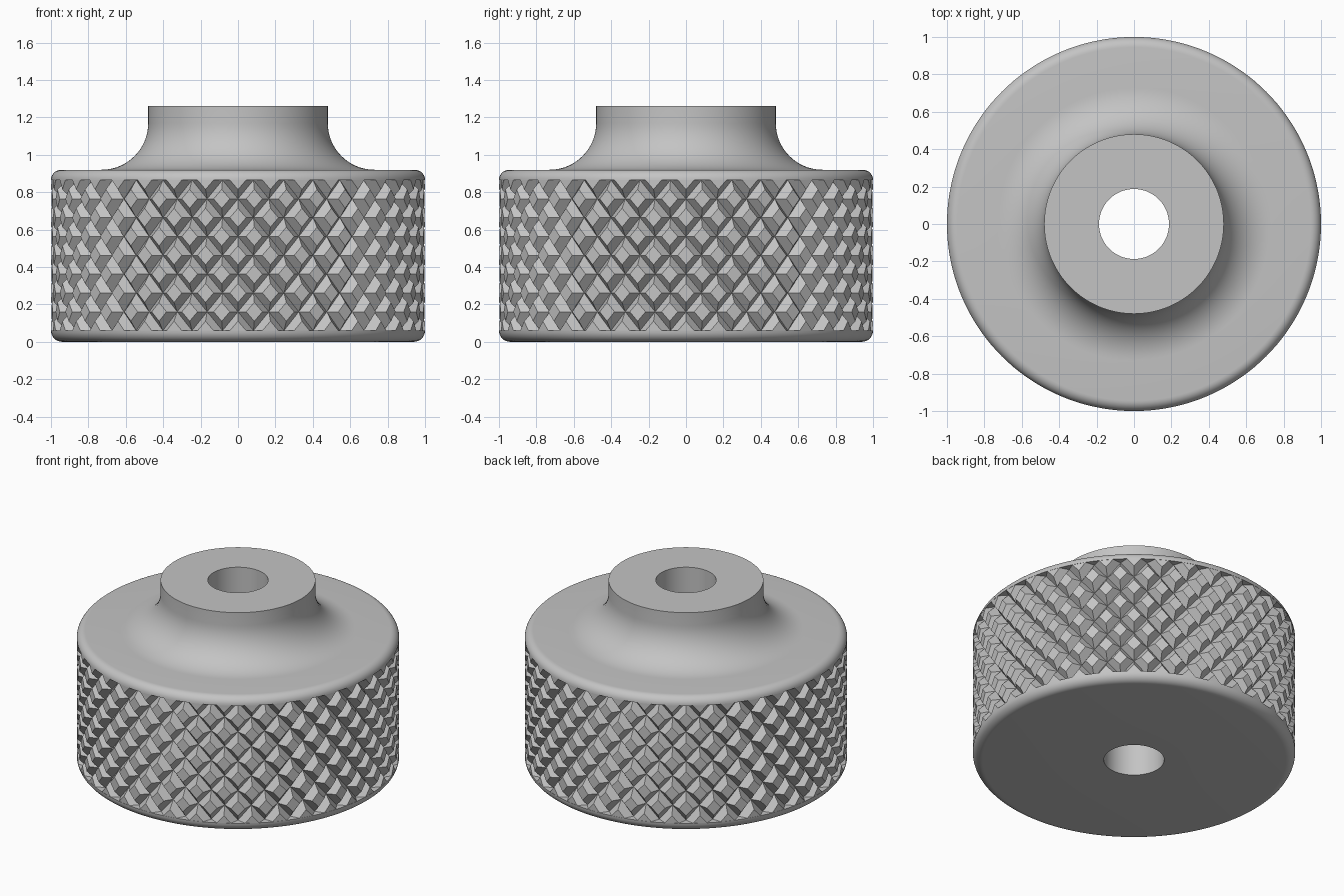
import bpy, bmesh
from math import sin, cos, pi, radians

cube = bpy.data.objects.get("Cube")
if cube:
    bpy.data.objects.remove(cube, do_unlink=True)

# Single plain grey
GREY = (0.55, 0.55, 0.55, 1)
grey = bpy.data.materials.new("plain_grey")
grey.use_nodes = True
grey.diffuse_color = GREY
grey.node_tree.nodes["Principled BSDF"].inputs["Base Color"].default_value = GREY

# Main dimensions
RADIUS, FILLET = 1.0, 0.06
BODY_TOP, HUB_TOP = 0.92, 1.26
HUB_R, HOLE_R, NECK = 0.48, 0.187, 0.25
KNURL_LOW, KNURL_HIGH = FILLET, BODY_TOP - 0.055
GROOVE_R, CORE_R = 0.95, 0.935
TEETH, ROWS = 36, 8


def arc(cx, cz, r, start, end, steps):
    """Points of a profile arc, angles in degrees."""
    angles = [radians(start + (end - start) * i / steps) for i in range(steps + 1)]
    return [(cx + r * cos(a), cz + r * sin(a)) for a in angles]


def make_object(name, bm):
    mesh = bpy.data.meshes.new(name)
    bm.to_mesh(mesh)
    bm.free()
    mesh.materials.append(grey)
    obj = bpy.data.objects.new(name, mesh)
    bpy.context.collection.objects.link(obj)
    return obj


def lathe(name, profile, segments):
    """Revolve a closed (radius, height) profile around z."""
    bm = bmesh.new()
    rings = []
    for i in range(segments):
        a = 2 * pi * i / segments
        rings.append([bm.verts.new((r * cos(a), r * sin(a), z)) for r, z in profile])
    n = len(profile)
    for i in range(segments):
        here, after = rings[i], rings[(i + 1) % segments]
        for k in range(n):
            m = (k + 1) % n
            bm.faces.new((here[k], after[k], after[m], here[m]))
    bmesh.ops.recalc_face_normals(bm, faces=bm.faces)
    return make_object(name, bm)


# Turned body: bored base, recessed core, rim, flared neck and hub
inner = RADIUS - FILLET
profile = [(HOLE_R, 0)]
profile += arc(inner, FILLET, FILLET, -90, 0, 8)
profile += [(CORE_R, KNURL_LOW), (CORE_R, KNURL_HIGH)]
profile += arc(RADIUS - 0.055, KNURL_HIGH, 0.055, 0, 90, 8)
profile += arc(HUB_R + NECK, BODY_TOP + NECK, NECK, 270, 180, 16)
profile += [(HUB_R, HUB_TOP), (HOLE_R, HUB_TOP)]
body = lathe("knob_body", profile, 144)
bpy.ops.object.select_all(action='DESELECT')
body.select_set(True)
bpy.context.view_layer.objects.active = body
bpy.ops.object.shade_smooth_by_angle(angle=radians(30))

# Diamond knurling: flat-topped pyramids on a staggered lattice
bm = bmesh.new()
half_a = pi / TEETH
half_z = (KNURL_HIGH - KNURL_LOW) / ROWS


def tooth_ring(angle, z, scale, r):
    """Diamond corners, leaving out those beyond the knurled band."""
    ring = []
    for da, dz in ((1, 0), (0, 1), (-1, 0), (0, -1)):
        a, h = angle + da * half_a * scale, z + dz * half_z * scale
        inside = KNURL_LOW - 1e-4 < h < KNURL_HIGH + 1e-4
        ring.append(bm.verts.new((r * cos(a), r * sin(a), h)) if inside else None)
    return ring


for row in range(ROWS + 1):
    for col in range(TEETH):
        angle = (2 * col + row % 2) * half_a
        z = KNURL_LOW + row * half_z
        base = tooth_ring(angle, z, 1, GROOVE_R)
        top = tooth_ring(angle, z, 0.5, RADIUS - 0.001)
        bm.faces.new([v for v in top if v])
        for k in range(4):
            m = (k + 1) % 4
            if base[k] and base[m]:
                bm.faces.new((base[k], base[m], top[m], top[k]))
bmesh.ops.remove_doubles(bm, verts=bm.verts, dist=1e-4)
make_object("diamond_knurling", bm)
